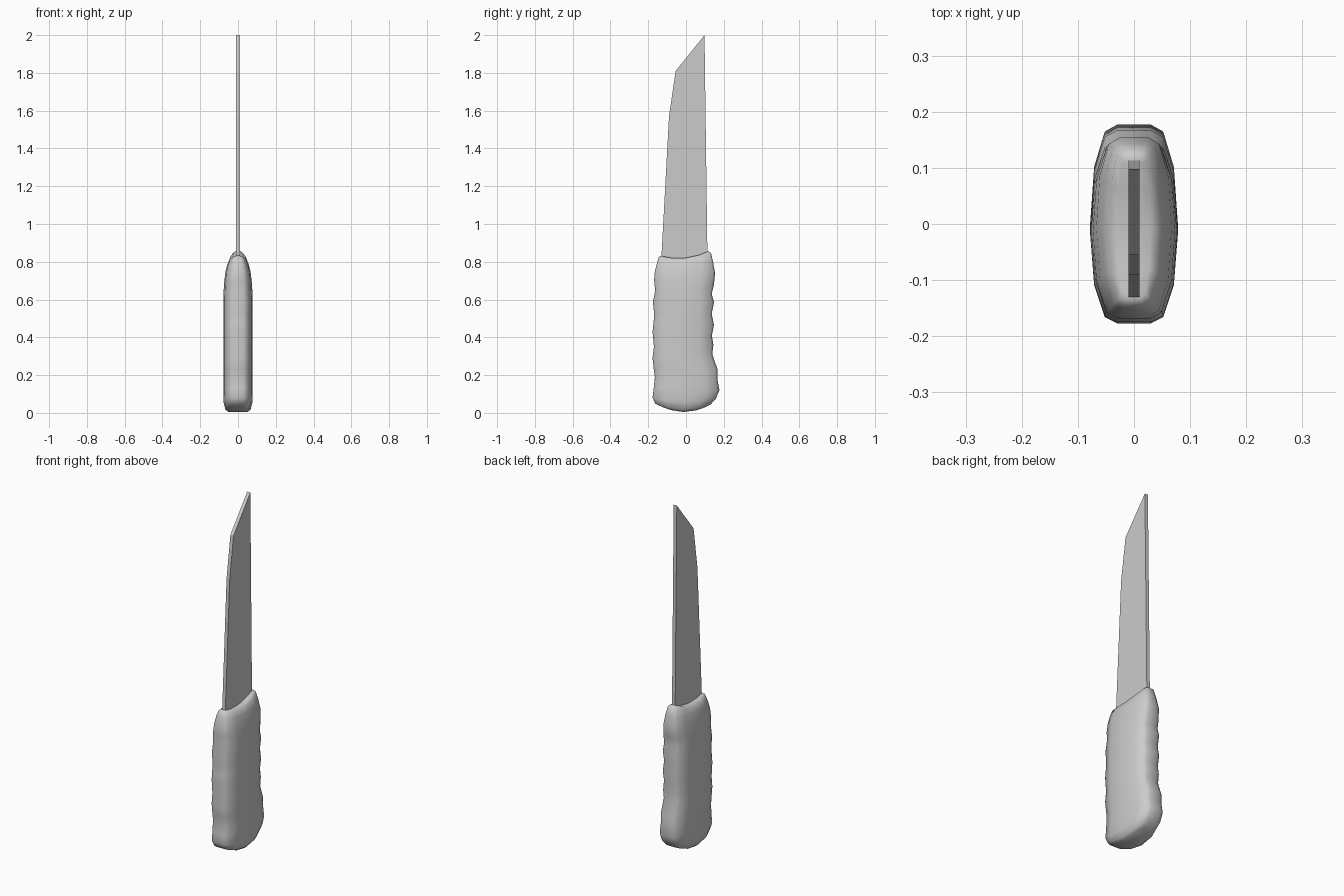
import bpy, bmesh

def make_object(name, bm):
    bmesh.ops.recalc_face_normals(bm, faces=bm.faces)
    mesh = bpy.data.meshes.new(name)
    bm.to_mesh(mesh)
    bm.free()
    obj = bpy.data.objects.new(name, mesh)
    bpy.context.collection.objects.link(obj)
    return obj

# Handle half cross-section: (half width, position from front to back)
SECTION = [(0.030, -1), (0.052, -0.93), (0.071, -0.57), (0.078, 0),
           (0.071, 0.57), (0.052, 0.93), (0.030, 1)]

# Handle rings: front y, front z, back y, back z, width factor, sag in the middle
RINGS = [
    (-0.130, 0.034, 0.100, 0.030, 0.66, 0.027),
    (-0.162, 0.048, 0.130, 0.044, 0.86, 0.028),
    (-0.177, 0.080, 0.158, 0.075, 0.98, 0.020),
    (-0.171, 0.130, 0.177, 0.120, 1.0, 0),
    (-0.165, 0.190, 0.166, 0.180, 1.0, 0),
    (-0.171, 0.235, 0.167, 0.230, 1.0, 0),
    (-0.177, 0.290, 0.139, 0.310, 1.0, 0),
    (-0.170, 0.350, 0.145, 0.360, 1.0, 0),
    (-0.177, 0.430, 0.137, 0.410, 1.0, 0),
    (-0.172, 0.480, 0.148, 0.465, 1.0, 0),
    (-0.168, 0.520, 0.136, 0.525, 1.0, 0),
    (-0.175, 0.585, 0.148, 0.585, 1.0, 0),
    (-0.163, 0.650, 0.136, 0.630, 0.98, 0),
    (-0.169, 0.700, 0.148, 0.680, 0.94, 0),
    (-0.165, 0.750, 0.154, 0.740, 0.86, 0),
    (-0.153, 0.795, 0.143, 0.800, 0.73, 0.012),
    (-0.145, 0.824, 0.133, 0.845, 0.57, 0.020),
    (-0.132, 0.832, 0.118, 0.856, 0.38, 0.024),
]

# Handle: loft the rings and close both ends with strips
bm = bmesh.new()
loops = []
for yf, zf, yb, zb, width, sag in RINGS:
    sides = []
    for s in (1, -1):
        row = []
        for hx, p in SECTION:
            t = (p + 1) / 2
            z = zf + (zb - zf) * t - sag * (1 - p * p)
            row.append(bm.verts.new((s * hx * width, yf + (yb - yf) * t, z)))
        sides.append(row)
    loops.append(sides[0] + sides[1][::-1])
n = len(loops[0])
for a, b in zip(loops, loops[1:]):
    for i in range(n):
        j = (i + 1) % n
        bm.faces.new((a[i], a[j], b[j], b[i]))
for ring in (loops[0], loops[-1]):
    for i in range(n // 2 - 1):
        bm.faces.new((ring[i], ring[i + 1], ring[n - 2 - i], ring[n - 1 - i]))
handle = make_object("handle", bm)

# Blade: flat side profile, extruded to its thickness
PROFILE = [(-0.132, 0.79), (-0.090, 1.57), (-0.055, 1.81),
           (0.098, 2.0), (0.114, 0.79)]
bm = bmesh.new()
face = bm.faces.new([bm.verts.new((-0.01, y, z)) for y, z in PROFILE])
ext = bmesh.ops.extrude_face_region(bm, geom=[face])
moved = [g for g in ext["geom"] if isinstance(g, bmesh.types.BMVert)]
bmesh.ops.translate(bm, verts=moved, vec=(0.02, 0, 0))
make_object("blade", bm)

# Soft shading on the grip only
bpy.ops.object.select_all(action='DESELECT')
handle.select_set(True)
bpy.context.view_layer.objects.active = handle
bpy.ops.object.shade_smooth_by_angle(angle=1.0)
